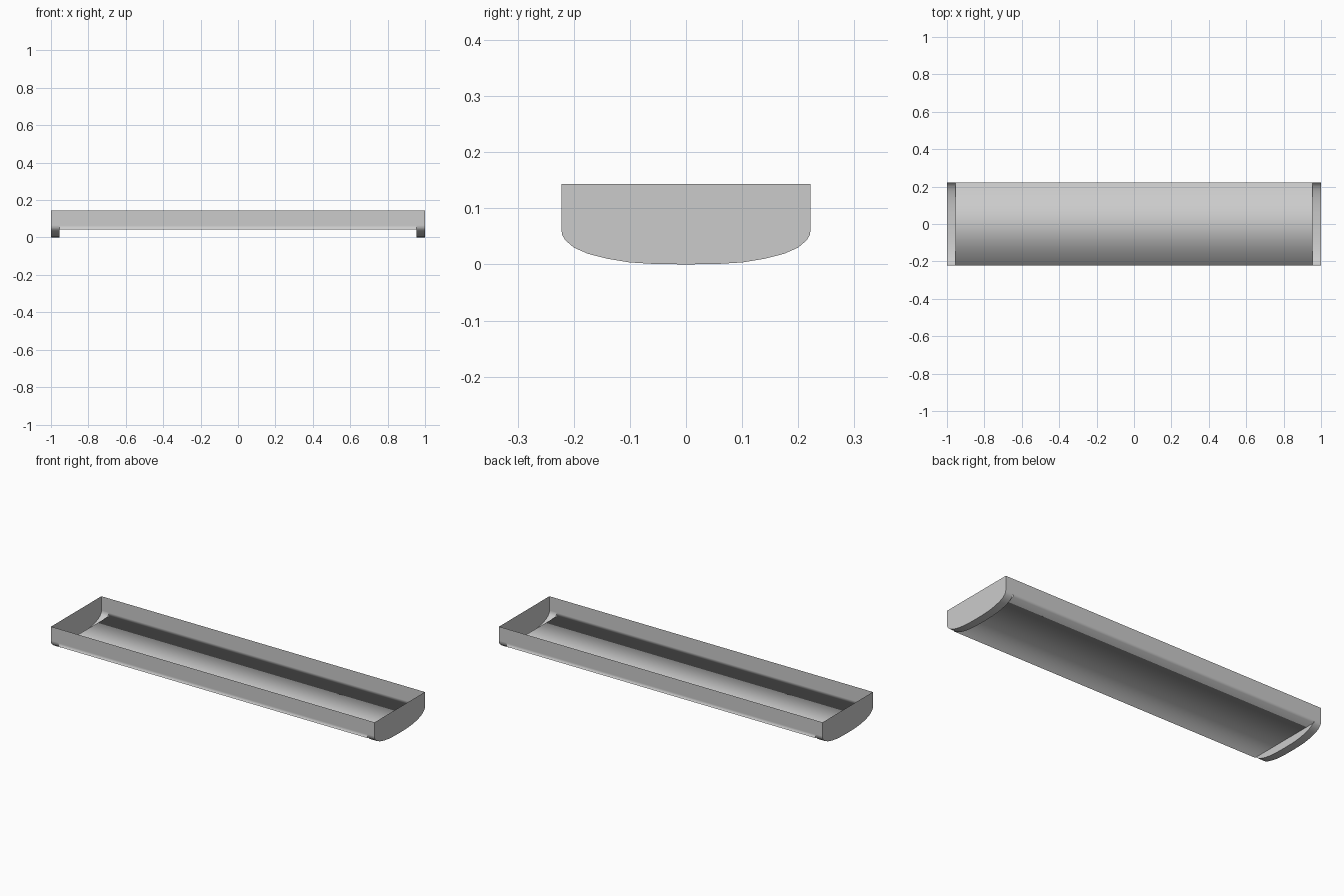
import bpy, math

if "Cube" in bpy.data.objects:
    bpy.data.objects.remove(bpy.data.objects["Cube"])

X, XI = 1.0, 0.955              # outer end, inner face of end cap
Y = 0.222                       # half depth
TOP, SEAM, PANEL = 0.143, 0.063, 0.043

grey = bpy.data.materials.new("light grey")
grey.diffuse_color = (0.6, 0.6, 0.6, 1)
grey.use_nodes = True
grey.node_tree.nodes["Principled BSDF"].inputs["Base Color"].default_value = grey.diffuse_color


def make(name, verts, faces, angle=None):
    mesh = bpy.data.meshes.new(name)
    mesh.from_pydata(verts, [], faces)
    mesh.materials.append(grey)
    ob = bpy.data.objects.new(name, mesh)
    bpy.context.collection.objects.link(ob)
    if angle:
        bpy.ops.object.select_all(action='DESELECT')
        ob.select_set(True)
        bpy.context.view_layer.objects.active = ob
        bpy.ops.object.shade_smooth_by_angle(angle=math.radians(angle))
    return ob


# Half of the rounded underside of the end caps, from seam to middle
half = [(Y, SEAM), (0.221, 0.053), (0.215, PANEL), (0.2, 0.03), (0.175, 0.019),
        (0.14, 0.01), (0.1, 0.0035), (0.06, 0.001), (0, 0)]
curve = half + [(-y, z) for y, z in half[-2::-1]]
n = len(curve)

# Long side walls
for s, name in ((-1, "front_wall"), (1, "back_wall")):
    face = (0, 1, 2, 3) if s < 0 else (3, 2, 1, 0)
    make(name, [(-X, s * Y, SEAM), (X, s * Y, SEAM),
                (X, s * Y, TOP), (-X, s * Y, TOP)], [face])

# End caps: flat end wall, rounded underside, inner step below the panel
for s, name in ((-1, "left_end_cap"), (1, "right_end_cap")):
    verts = [(s * X, y, z) for y, z in curve] + [(s * XI, y, z) for y, z in curve]
    verts += [(s * X, -Y, TOP), (s * X, Y, TOP)]
    faces = [tuple(range(n)) + (2 * n, 2 * n + 1)]
    faces += [(i, n + i, n + i + 1, i + 1) for i in range(n - 1)]
    faces.append(tuple(range(2 * n - 3, n + 1, -1)))
    if s > 0:
        faces = [f[::-1] for f in faces]
    make(name, verts, faces, 40)

# Diffuser panel with upright flanges, softly shaded across its edges
prof = [(-Y, SEAM), (-Y, PANEL), (Y, PANEL), (Y, SEAM)]
verts = [(x, y, z) for x in (-XI, XI) for y, z in prof]
faces = [(0, 1, 5, 4), (1, 5, 6, 2), (2, 3, 7, 6)]
panel = make("diffuser_panel", verts, faces)
# Flanges face outward, the panel faces up
for p in panel.data.polygons:
    want = (0, 0, 1) if p.index == 1 else (0, p.center.y, 0)
    if sum(a * b for a, b in zip(p.normal, want)) < 0:
        p.flip()
    p.use_smooth = True
# Close the side walls to the rounded end wall of each cap
panel.data.update()
